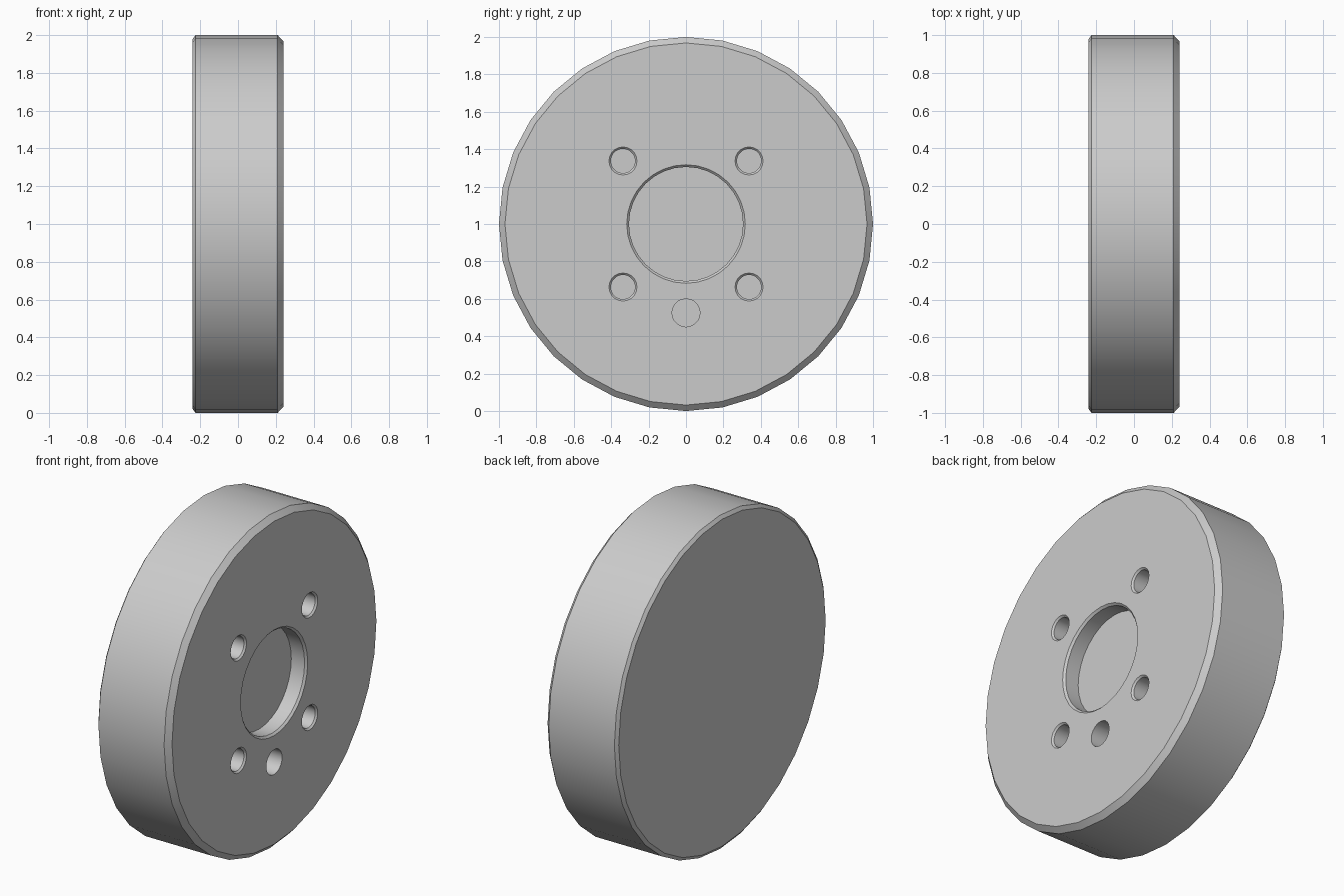
import bpy, bmesh, math

if "Cube" in bpy.data.objects:
    bpy.data.objects.remove(bpy.data.objects["Cube"])


def lathe(name, profile, sides, y=0.0, z=1.0):
    """Revolve (x, radius) points around an x-parallel axis through (y, z)."""
    bm = bmesh.new()
    rings = []
    for x, r in profile:
        rings.append([bm.verts.new((x, y + r * math.sin(2 * math.pi * i / sides),
                                    z + r * math.cos(2 * math.pi * i / sides)))
                      for i in range(sides)])
    for a, b in zip(rings, rings[1:]):
        for i in range(sides):
            j = (i + 1) % sides
            bm.faces.new((a[i], a[j], b[j], b[i]))
    bm.faces.new(rings[0])
    bm.faces.new(rings[-1])
    bmesh.ops.recalc_face_normals(bm, faces=bm.faces)
    me = bpy.data.meshes.new(name)
    bm.to_mesh(me)
    bm.free()
    ob = bpy.data.objects.new(name, me)
    bpy.context.collection.objects.link(ob)
    return ob


# Wheel disc: chamfered rims, shallow centre recess in the right face
disc = lathe("wheel_disc", [
    (-0.24, 0.98), (-0.225, 1.0), (0.21, 1.0), (0.24, 0.968),
    (0.24, 0.317), (0.228, 0.305), (0.14, 0.305)], 32)

# Four countersunk bolt holes and one plain pin hole
bolt_profile = [(0.0, 0.065), (0.23, 0.065), (0.24, 0.075), (0.3, 0.075)]
cutters = [lathe("bolt_hole_cutter", bolt_profile, 20, sy * 0.337, 1 + sz * 0.337)
           for sy in (-1, 1) for sz in (-1, 1)]
cutters.append(lathe("pin_hole_cutter", [(0.0, 0.075), (0.3, 0.075)], 20, 0, 0.525))

bpy.context.view_layer.objects.active = disc
disc.select_set(True)
for c in cutters:
    c.hide_render = True
    m = disc.modifiers.new("hole", 'BOOLEAN')
    m.operation, m.solver, m.object = 'DIFFERENCE', 'EXACT', c
    bpy.ops.object.modifier_apply(modifier=m.name)
    bpy.data.objects.remove(c, do_unlink=True)

# Smooth round walls, crisp chamfers
bpy.ops.object.select_all(action='DESELECT')
disc.select_set(True)
bpy.ops.object.shade_smooth_by_angle(angle=math.radians(30))
